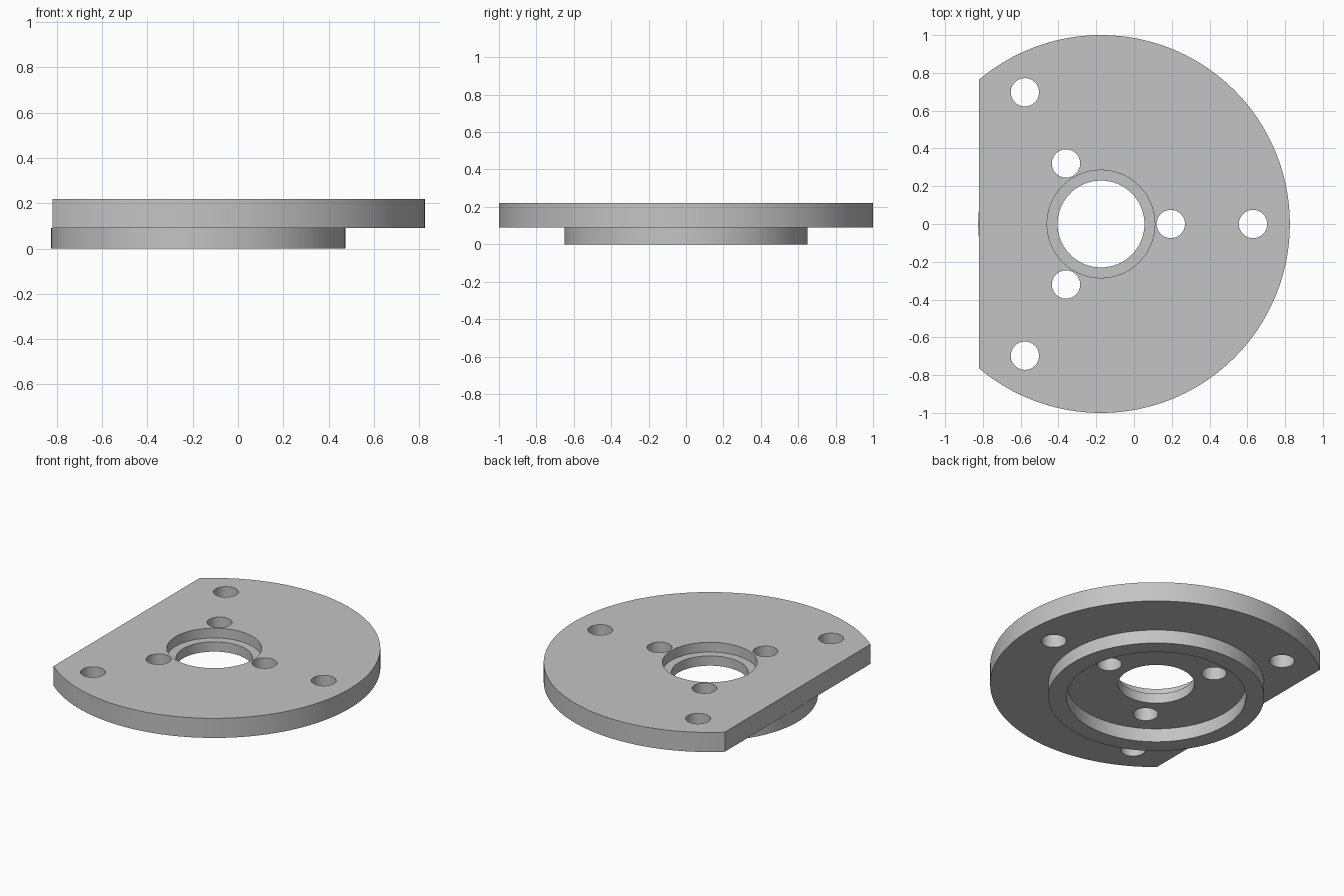
import bpy
import math

AXIS_X = -0.175      # centre of all the round features
FLAT_X = -0.82       # straight edge cut on the plate
STEP_Z, TOP_Z = 0.09, 0.22

old = bpy.data.objects.get("Cube")
if old:
    bpy.data.objects.remove(old, do_unlink=True)

grey = bpy.data.materials.new("light_grey")
grey.use_nodes = True
colour = (0.55, 0.55, 0.55, 1)
grey.diffuse_color = colour
grey.node_tree.nodes["Principled BSDF"].inputs["Base Color"].default_value = colour


def disc(name, radius, z0, z1, x=AXIS_X, y=0.0, sides=128):
    bpy.ops.mesh.primitive_cylinder_add(
        vertices=sides, radius=radius, depth=z1 - z0, location=(x, y, (z0 + z1) / 2))
    obj = bpy.context.object
    obj.name = name
    obj.data.materials.append(grey)
    return obj


def combine(target, tool, operation):
    """Apply a boolean and discard the tool object."""
    tool.hide_render = True
    mod = target.modifiers.new(operation.lower(), "BOOLEAN")
    mod.operation = operation
    mod.solver = "EXACT"
    mod.object = tool
    bpy.context.view_layer.objects.active = target
    bpy.ops.object.modifier_apply(modifier=mod.name)
    bpy.data.objects.remove(tool, do_unlink=True)


# Round plate with one straight side
flange = disc("flange_plate", 1.0, STEP_Z, TOP_Z, sides=192)
bpy.ops.mesh.primitive_cube_add(size=1, location=(FLAT_X - 0.5, 0, 0.2))
side_cutter = bpy.context.object
side_cutter.scale = (1, 3, 1)
combine(flange, side_cutter, "DIFFERENCE")

# Raised ring underneath, hollow up to the plate
rim = disc("locating_rim", 0.65, 0, STEP_Z)
combine(rim, disc("rim_recess", 0.54, -0.1, STEP_Z + 0.1), "DIFFERENCE")
combine(flange, rim, "UNION")

# Stepped centre bore
combine(flange, disc("centre_bore", 0.23, -0.1, 0.4), "DIFFERENCE")
combine(flange, disc("counterbore", 0.285, 0.155, 0.4), "DIFFERENCE")

# Two circles of three bolt holes
for distance in (0.37, 0.805):
    for k in range(3):
        angle = math.radians(120 * k)
        hole = disc("bolt_hole", 0.075, -0.1, 0.4,
                    AXIS_X + distance * math.cos(angle),
                    distance * math.sin(angle), sides=48)
        combine(flange, hole, "DIFFERENCE")

# Smooth walls, sharp rims
bpy.ops.object.select_all(action="DESELECT")
flange.select_set(True)
bpy.context.view_layer.objects.active = flange
bpy.ops.object.shade_smooth_by_angle(angle=math.radians(30))
